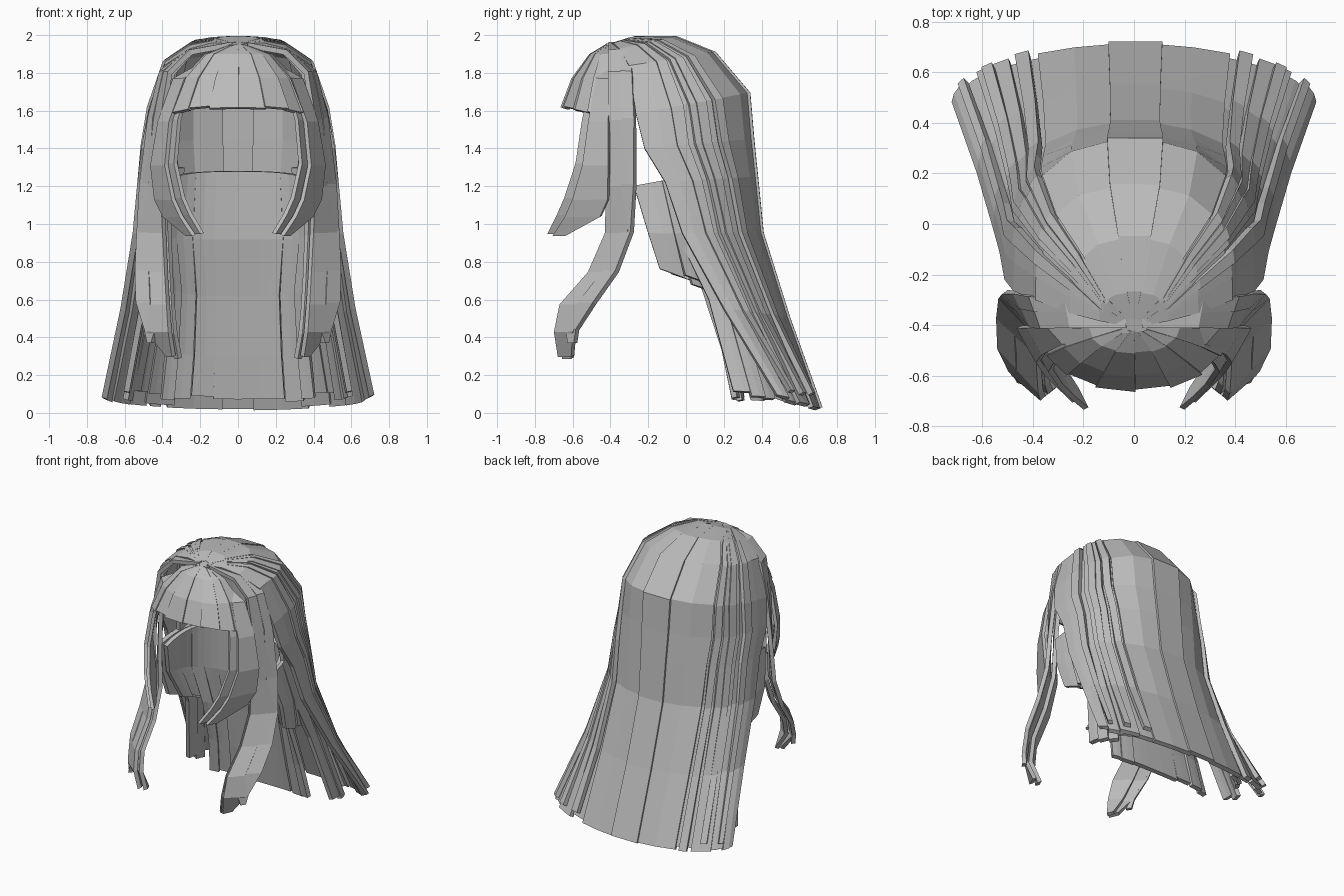
import bpy, bmesh, math, random
from mathutils import Vector

random.seed(4)
if "Cube" in bpy.data.objects:
    bpy.data.objects.remove(bpy.data.objects["Cube"])

hair = bpy.data.materials.new("hair_grey")
hair.use_nodes = True
GREY = (0.5, 0.5, 0.5, 1)
hair.diffuse_color = GREY
hair.node_tree.nodes["Principled BSDF"].inputs["Base Color"].default_value = GREY


def sheet(name, rows, thick=0.03, mirror=False):
    """Solid strand from rows of points running root to tip."""
    bm = bmesh.new()
    grid = [[bm.verts.new(p) for p in row] for row in rows]
    for r0, r1 in zip(grid, grid[1:]):
        for i in range(len(r0) - 1):
            bm.faces.new((r0[i], r0[i + 1], r1[i + 1], r1[i]))
    me = bpy.data.meshes.new(name)
    bm.to_mesh(me)
    bm.free()
    me.materials.append(hair)
    ob = bpy.data.objects.new(name, me)
    bpy.context.collection.objects.link(ob)
    solid = ob.modifiers.new("thickness", "SOLIDIFY")
    solid.thickness = thick
    solid.offset = 0
    if mirror:
        mod = ob.modifiers.new("mirror", "MIRROR")
        mod.use_mirror_merge = False


def ring_point(level, u, power, out):
    """Point on one level; u = 0 is the middle, u = +-1 the side edges."""
    half_x, y_side, y_mid, z_side, z_mid = level
    s, c = math.sin(abs(u) * math.pi / 2), max(0, math.cos(u * math.pi / 2))
    dx, dy = s ** power, c ** power
    sign = 1 if u >= 0 else -1
    way = 1 if y_mid > y_side else -1
    return Vector((sign * (half_x * dx + out * s), y_side + (y_mid - y_side) * dy + way * out * c,
                   z_side + (z_mid - z_side) * dy))


def panel(name, levels, root, tip=None, out=0, power=(0.75, 0.75), thick=0.03, cols=2, ragged=0.03):
    """Strand between two u edges; edges and roundness may change from root to tip."""
    tip = tip or root
    rows = []
    for i, level in enumerate(levels):
        t = max(0, (i - 3) / (len(levels) - 4)) if len(levels) > 4 else 0
        a, b = (r + (e - r) * t for r, e in zip(root, tip))
        bend = power[0] + (power[1] - power[0]) * t
        grow = out * min(1, i / 2)
        rows.append([ring_point(level, a + (b - a) * k / cols, bend, grow)
                     for k in range(cols + 1)])
    lift = random.uniform(-0.2, 1.2) * ragged
    for p in rows[-1]:
        p.z += lift
    sheet(name, rows, thick)


SIDES = ((1, "left"), (-1, "right"))

# Outer shell: half width, side y, back y, side z, back z
SHELL = [(0.03, -0.40, -0.37, 1.94, 1.95), (0.13, -0.38, -0.27, 1.945, 1.98),
         (0.24, -0.35, -0.06, 1.915, 1.98), (0.37, -0.30, 0.14, 1.83, 1.90),
         (0.455, -0.265, 0.32, 1.58, 1.69), (0.49, -0.22, 0.34, 1.40, 1.45),
         (0.51, -0.11, 0.36, 1.22, 1.25), (0.535, -0.02, 0.39, 0.95, 0.95),
         (0.60, 0.20, 0.53, 0.55, 0.50), (0.70, 0.48, 0.70, 0.08, 0.02)]
ROUND = (0.70, 1.05)
panel("back_strand_middle", SHELL, (-0.09, 0.10), (-0.10, 0.11), 0.012, ROUND, cols=1)
ROOTS = [0.08, 0.52, 0.64, 0.76, 0.88, 1.0]
TIPS = [0.10, 0.36, 0.51, 0.66, 0.83, 1.0]
OUTS = [0.0, -0.02, 0.012, -0.012, 0.008]
for s, label in SIDES:
    for i, out in enumerate(OUTS):
        over = 0.015 if i < 4 else 0
        panel(f"shell_strand_{label}_{i}", SHELL, (s * (ROOTS[i] - 0.015), s * (ROOTS[i + 1] + over)),
              (s * (TIPS[i] - 0.015), s * (TIPS[i + 1] + over)), out, ROUND)
    # Narrow raised strands over the seams
    for i, (u, v) in enumerate(((0.58, 0.43), (0.70, 0.60), (0.84, 0.78))):
        panel(f"thin_strand_{label}_{i}", SHELL, (s * (u - 0.035), s * (u + 0.035)),
              (s * (v - 0.03), s * (v + 0.03)), 0.022, ROUND, cols=1, ragged=0.06)

# Under layer filling the lower sides
UNDER = [(0.42, -0.10, 0.28, 1.30, 1.30), (0.47, -0.05, 0.33, 0.95, 0.95),
         (0.50, 0.12, 0.44, 0.60, 0.55), (0.59, 0.25, 0.60, 0.08, 0.06)]
for s, label in SIDES:
    for i in range(5):
        u = 0.42 + i * 0.115
        panel(f"under_strand_{label}_{i}", UNDER, (s * u, s * (u + 0.125)),
              out=0.012 * (i % 2), ragged=0.05)

# Nape layer: long strands in the middle, short ones at the sides
NAPE = [(0.42, -0.25, 0.12, 1.18, 1.28), (0.45, -0.18, 0.14, 0.95, 0.92),
        (0.41, -0.08, 0.20, 0.72, 0.62)]
NAPE_END = [(0.43, 0.12, 0.25, 0.40, 0.30), (0.46, 0.20, 0.29, 0.08, 0.06)]
panel("nape_strand_middle", NAPE + NAPE_END, (-0.12, 0.12), ragged=0.02)
for s, label in SIDES:
    for i in range(5):
        a = 0.11 + i * 0.178
        panel(f"nape_strand_{label}_{i}", NAPE + NAPE_END if i < 3 else NAPE,
              (s * a, s * (a + 0.178)), out=0.014 * (i % 2), ragged=0.03)
# Short outer strands behind the ears
EAR = [(0.45, -0.275, 0.16, 1.20, 1.28), (0.495, -0.20, 0.20, 0.95, 0.95),
       (0.48, -0.14, 0.25, 0.75, 0.60)]
for s, label in SIDES:
    for i in range(3):
        a = 0.55 + i * 0.15
        panel(f"ear_strand_{label}_{i}", EAR, (s * a, s * (a + 0.15)), out=0.012 * (i % 2))

# Fringe fanning forward from the crown
FRINGE = [(0.03, -0.40, -0.42, 1.94, 1.94), (0.17, -0.41, -0.50, 1.89, 1.89),
          (0.28, -0.41, -0.588, 1.77, 1.765), (0.355, -0.425, -0.645, 1.565, 1.615)]
for i in range(8):
    u = -1 + i * 0.25
    panel(f"fringe_strand_{i}", FRINGE, (u - 0.01 * (i > 0), u + 0.26 - 0.01 * (i == 7)),
          out=0.008 * (i % 2), power=(0.95, 0.95), thick=0.025, cols=1, ragged=0.01)


# Front locks: rows of (z, front edge x, y, back edge x, y)
def lock(name, rows, shift=(0, 0, 0), trim=(0, 1), thick=0.028):
    pts = []
    for z, ax, ay, bx, by in rows:
        a, b = Vector((ax, ay, z)), Vector((bx, by, z))
        pts.append([a.lerp(b, t) + Vector(shift) * min(1, (1.94 - z) * 3) for t in trim])
    sheet(name, pts, thick, mirror=True)


LONG = [(1.95, 0.03, -0.41, 0.03, -0.34), (1.91, 0.25, -0.41, 0.27, -0.29),
        (1.80, 0.36, -0.41, 0.40, -0.29), (1.55, 0.40, -0.405, 0.455, -0.285),
        (1.20, 0.40, -0.415, 0.50, -0.285), (0.95, 0.39, -0.42, 0.515, -0.30),
        (0.74, 0.38, -0.51, 0.525, -0.38), (0.57, 0.37, -0.66, 0.52, -0.50),
        (0.43, 0.36, -0.69, 0.475, -0.59), (0.30, 0.34, -0.67, 0.37, -0.60)]
lock("long_side_lock", LONG)
lock("long_side_lock_inner", LONG, (-0.035, 0.02, -0.01), (0.05, 0.7))
lock("long_side_lock_outer", LONG[:-1] + [(0.36, 0.42, -0.67, 0.46, -0.60)],
     (0.012, 0.015, 0.01), (0.5, 1))

SHORT = [(1.92, 0.04, -0.43, 0.06, -0.40), (1.77, 0.25, -0.49, 0.32, -0.41),
         (1.55, 0.31, -0.545, 0.38, -0.42), (1.32, 0.33, -0.58, 0.42, -0.42),
         (1.14, 0.29, -0.64, 0.40, -0.42), (1.05, 0.25, -0.68, 0.355, -0.46),
         (0.95, 0.19, -0.73, 0.23, -0.65)]
lock("short_front_lock", SHORT, thick=0.022)
lock("short_front_lock_outer", SHORT, (0.04, 0.02, -0.01), (0.1, 0.95), 0.022)

# Small crown knot where the strands meet
sheet("crown_knot", [[(-0.05, -0.43, 1.93), (0.05, -0.42, 1.94)],
                     [(-0.04, -0.36, 1.95), (0.06, -0.37, 1.95)]], 0.03)
